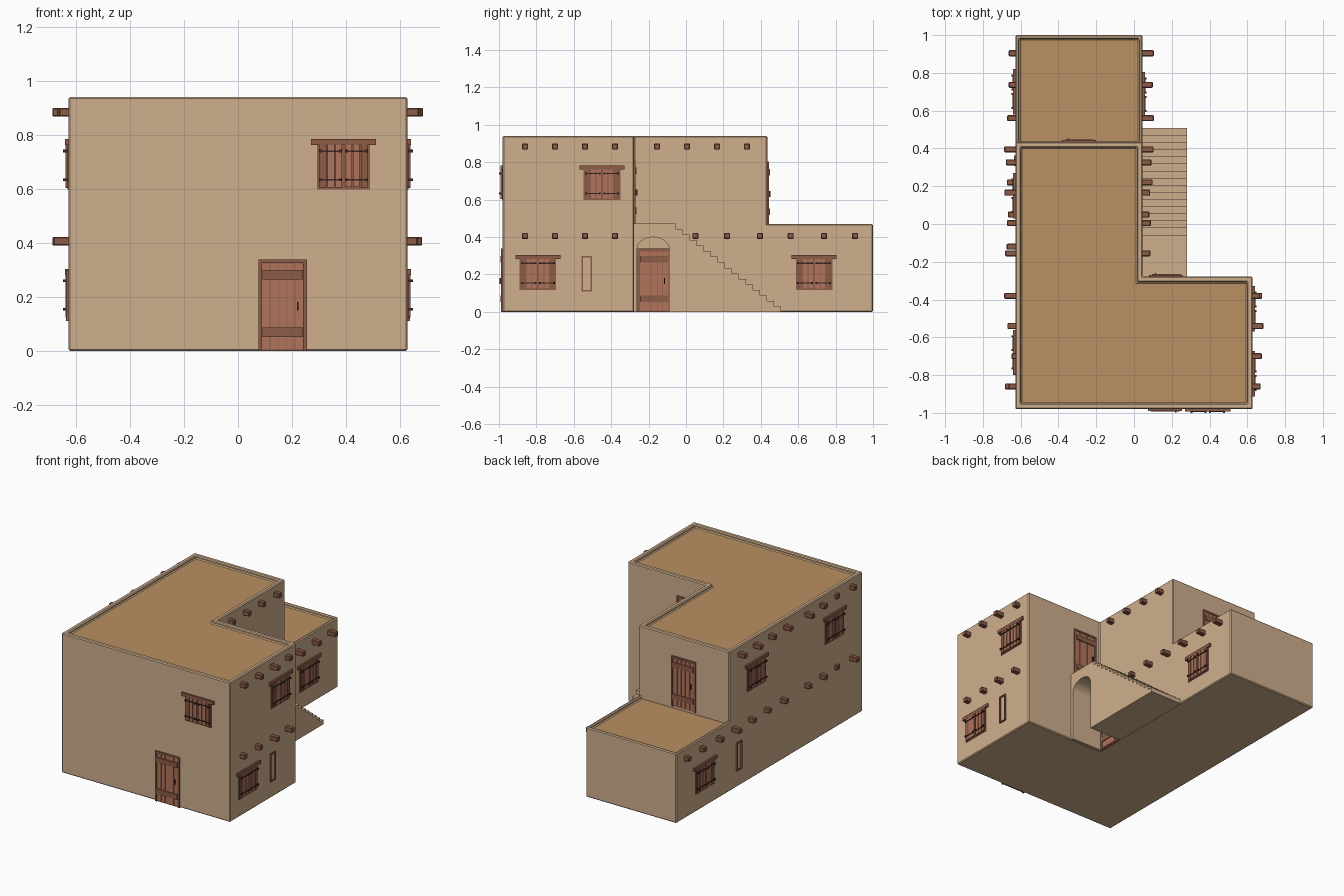
import bpy, bmesh, math, random
from mathutils import Matrix, Vector

if "Cube" in bpy.data.objects:
    bpy.data.objects.remove(bpy.data.objects["Cube"])

random.seed(4)


def material(name, rgb):
    m = bpy.data.materials.new(name)
    m.diffuse_color = (*[(c / 255) ** 2.2 for c in rgb], 1)
    m.use_nodes = True
    m.node_tree.nodes["Principled BSDF"].inputs["Base Color"].default_value = m.diffuse_color
    return m


WALL = material("adobe", (206, 174, 140))
ROOF = material("packed_earth", (184, 142, 98))
WOOD = material("dark_wood", (140, 92, 74))
PLANK = material("light_wood", (176, 116, 92))
IRON = material("iron", (62, 44, 40))


def finish(name, bm, mats, matrix=Matrix()):
    bmesh.ops.recalc_face_normals(bm, faces=bm.faces)
    me = bpy.data.meshes.new(name)
    bm.to_mesh(me)
    bm.free()
    for m in mats:
        me.materials.append(m)
    ob = bpy.data.objects.new(name, me)
    ob.matrix_world = matrix
    bpy.context.collection.objects.link(ob)
    return ob


def box(bm, x0, x1, y0, y1, z0, z1, mat=0, bevel=0):
    t = Matrix.Translation(((x0 + x1) / 2, (y0 + y1) / 2, (z0 + z1) / 2))
    s = Matrix.Diagonal((x1 - x0, y1 - y0, z1 - z0, 1))
    vs = bmesh.ops.create_cube(bm, size=1, matrix=t @ s)["verts"]
    for f in {f for v in vs for f in v.link_faces}:
        f.material_index = mat
    if bevel:
        es = list({e for v in vs for e in v.link_edges})
        bmesh.ops.bevel(bm, geom=es, offset=bevel, segments=1, affect='EDGES')


def prism(bm, pts, offset):
    f = bm.faces.new([bm.verts.new(p) for p in pts])
    ex = bmesh.ops.extrude_face_region(bm, geom=[f], use_keep_orig=True)["geom"]
    bmesh.ops.translate(bm, vec=offset, verts=[g for g in ex if isinstance(g, bmesh.types.BMVert)])
    return [g for g in ex if isinstance(g, bmesh.types.BMFace)][0]


# Walled block with a parapet round a sunken roof
def block(name, outline, height, rim):
    bm = bmesh.new()
    top = prism(bm, [(x, y, 0) for x, y in outline], (0, 0, height))
    bmesh.ops.recalc_face_normals(bm, faces=bm.faces)
    bmesh.ops.inset_region(bm, faces=[top], thickness=rim, use_even_offset=True)
    ex = bmesh.ops.extrude_face_region(bm, geom=[top])["geom"]
    bmesh.ops.translate(bm, vec=(0, 0, -0.02), verts=[g for g in ex if isinstance(g, bmesh.types.BMVert)])
    if top.is_valid:
        bmesh.ops.delete(bm, geom=[top], context='FACES_ONLY')
    for g in ex:
        if isinstance(g, bmesh.types.BMFace):
            g.material_index = 1
    ob = finish(name, bm, [WALL, ROOF])
    mod = ob.modifiers.new("soft_edges", 'BEVEL')
    mod.width, mod.segments, mod.limit_method = 0.006, 1, 'ANGLE'


L, R, M = -0.628, 0.628, 0.046
block("two_storey_block", [(L, -0.98), (R, -0.98), (R, -0.278), (M, -0.278), (M, 0.435), (L, 0.435)], 0.94, 0.03)
block("low_block", [(L, 0.41), (M, 0.41), (M, 1.0), (L, 1.0)], 0.47, 0.02)

# Outside stair with an arched passage under the landing
N, Y0, Y1, H = 16, -0.095, 0.508, 0.472
prof = [(-0.278, H), (-0.278, 0), (-0.262, 0)]
for i in range(13):
    a = math.pi * (1 - i / 12)
    prof.append((-0.176 + 0.086 * math.cos(a), 0.335 + 0.065 * math.sin(a)))
prof += [(-0.09, 0), (Y1, 0)]
for i in range(N):
    z = H * (i + 1) / N
    prof.append((Y1 - (Y1 - Y0) * i / N, z))
    if i < N - 1:
        prof.append((Y1 - (Y1 - Y0) * (i + 1) / N, z))
bm = bmesh.new()
prism(bm, [(M - 0.004, y, z) for y, z in prof], (0.281 - M + 0.004, 0, 0))
finish("stair", bm, [WALL])

# Fittings are modelled facing -y, then turned to their wall
TURN = {"front": 0, "right": 90, "back": 180, "left": -90}


def place(side, x, y, z):
    return Matrix.Translation((x, y, z)) @ Matrix.Rotation(math.radians(TURN[side]), 4, 'Z')


# Plank door with two cross rails and a pull handle
def door(name, *at):
    bm = bmesh.new()
    for x in (-0.09, 0.078):
        box(bm, x, x + 0.012, -0.009, 0.004, 0, 0.338)
    box(bm, -0.078, 0.078, -0.009, 0.004, 0.326, 0.338)
    box(bm, -0.078, 0.078, -0.003, 0.004, 0, 0.326)
    for i in range(5):
        x = -0.076 + i * 0.0308
        box(bm, x, x + 0.0285, -0.006 - random.uniform(0, 0.002), 0.002, 0.008, 0.324, 1)
    for z in (0.052, 0.265):
        box(bm, -0.075, 0.075, -0.013, 0, z, z + 0.035)
    box(bm, 0.053, 0.059, -0.018, 0, 0.15, 0.182, 2)
    finish(name, bm, [WOOD, PLANK, IRON], place(*at))


# Pair of shutters with iron straps under a lintel
def window(name, *at):
    bm = bmesh.new()
    box(bm, -0.098, 0.098, -0.004, 0.004, -0.092, 0.08)
    box(bm, -0.12, 0.12, -0.012, 0.004, 0.072, 0.094)
    for s in (-1, 1):
        for i in range(3):
            c = s * (0.018 + i * 0.029)
            drop = random.uniform(0, 0.004)
            box(bm, c - 0.0125, c + 0.0125, -0.011, 0, -0.087 + drop, 0.082 - drop, 0 if i == 2 else 1)
        for z in (-0.056, 0.05):
            box(bm, *sorted((s * 0.008, s * 0.09)), -0.015, 0, z - 0.003, z + 0.003, 2)
            for u in (0.012, 0.086):
                box(bm, s * u - 0.005, s * u + 0.005, -0.02, 0, z - 0.005, z + 0.005, 2)
    finish(name, bm, [WOOD, PLANK, IRON], place(*at))


# Narrow slit framed in wood
def slit(name, *at):
    bm = bmesh.new()
    for x in (-0.028, 0.02):
        box(bm, x, x + 0.008, -0.008, 0.004, -0.095, 0.095)
    for z in (-0.095, 0.087):
        box(bm, -0.02, 0.02, -0.008, 0.004, z, z + 0.008)
    finish(name, bm, [WOOD], place(*at))


# Projecting roof beam ends along a wall
def beams(name, side, x, z, ys, short=()):
    bm = bmesh.new()
    d = 1 if side == "right" else -1
    for y in ys:
        n = 0.02 if y in short else random.uniform(0.035, 0.06)
        x0, x1 = sorted((x - d * 0.02, x + d * n))
        box(bm, x0, x1, y - 0.016, y + 0.016, z - 0.016, z + 0.016, 0, 0.004)
    finish(name, bm, [WOOD])


door("front_door", "front", 0.165, -0.98, 0)
door("passage_door", "right", M, -0.17, 0)
door("landing_door", "back", 0.17, -0.278, 0.472)
door("terrace_door", "back", -0.29, 0.435, 0.465)

window("front_window", "front", 0.391, -0.98, 0.69)
window("right_upper_window", "right", R, -0.449, 0.69)
window("right_lower_window", "right", R, -0.792, 0.21)
window("right_rear_window", "right", M, 0.685, 0.21)
window("left_upper_window", "left", L, -0.68, 0.69)
window("left_middle_window", "left", L, 0.15, 0.69)
window("left_lower_window", "left", L, 0.70, 0.21)
slit("right_slit", "right", R, -0.53, 0.205)
slit("left_slit", "left", L, 0.335, 0.205)

wing = [-0.86, -0.70, -0.54, -0.38]
upper = [-0.155, 0.005, 0.166, 0.326]
lower = [0.05, 0.22, 0.395, 0.56, 0.737, 0.904]
beams("right_wing_upper_beams", "right", R, 0.884, wing)
beams("right_wing_lower_beams", "right", R, 0.406, wing)
beams("right_rear_upper_beams", "right", M, 0.884, upper)
beams("right_rear_lower_beams", "right", M, 0.406, lower)
beams("left_upper_beams", "left", L, 0.884, wing + upper, (-0.70,))
beams("left_lower_beams", "left", L, 0.406, wing + [-0.12] + lower, (-0.70,))
